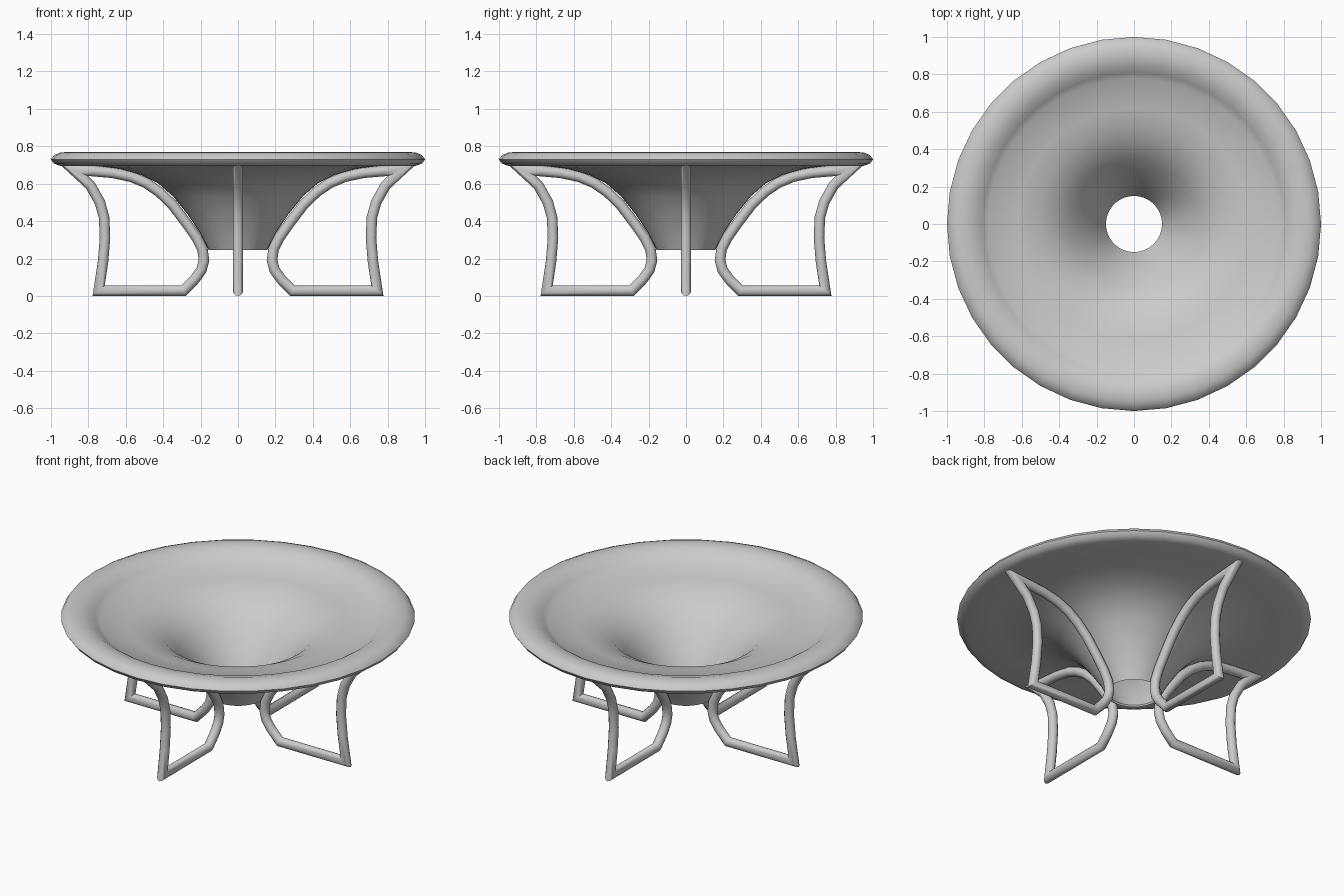
import bpy, bmesh, math
from mathutils import Vector

cube = bpy.data.objects.get("Cube")
if cube:
    bpy.data.objects.remove(cube, do_unlink=True)

grey = bpy.data.materials.new("plain grey")
grey.use_nodes = True
grey.diffuse_color = (0.6, 0.6, 0.6, 1)
grey.node_tree.nodes["Principled BSDF"].inputs["Base Color"].default_value = (0.6, 0.6, 0.6, 1)


def skin_rings(name, rings, close_rings, angle):
    """Join rings of points into a closed-loop surface and smooth it."""
    bm = bmesh.new()
    verts = [[bm.verts.new(p) for p in ring] for ring in rings]
    count, size = len(verts), len(verts[0])
    for i in range(count):
        a, b = verts[i], verts[(i + 1) % count]
        for j in range(size if close_rings else size - 1):
            k = (j + 1) % size
            bm.faces.new((a[j], b[j], b[k], a[k]))
    bmesh.ops.recalc_face_normals(bm, faces=bm.faces)
    mesh = bpy.data.meshes.new(name)
    bm.to_mesh(mesh)
    bm.free()
    mesh.materials.append(grey)
    obj = bpy.data.objects.new(name, mesh)
    bpy.context.collection.objects.link(obj)
    bpy.ops.object.select_all(action='DESELECT')
    obj.select_set(True)
    bpy.context.view_layer.objects.active = obj
    bpy.ops.object.shade_smooth_by_angle(angle=math.radians(angle))
    return obj


# Funnel bowl with a rounded rim: (radius, height) from the hole up, over and back under
inside = [(.15, .255), (.19, .335), (.26, .44), (.34, .54), (.42, .61),
          (.51, .655), (.62, .687), (.78, .708)]
rim = [(.81, .73), (.85, .757), (.9, .77), (.95, .767), (.985, .752),
       (1, .73), (.985, .708), (.95, .695)]
profile = inside + rim + [(r + .006, z - .009) for r, z in reversed(inside)]
SEGMENTS = 36
bowl = []
for s in range(SEGMENTS):
    a = math.tau * s / SEGMENTS
    bowl.append([(r * math.cos(a), r * math.sin(a), z) for r, z in profile])
skin_rings("bowl", bowl, True, 60)

# Closed tube loop of one leg, as (outward, height) along its centre line
path = [Vector(p) for p in (
    (.745, .028), (.722, .18), (.711, .31), (.716, .42), (.738, .5), (.79, .592),
    (.88, .675), (.77, .667), (.67, .658), (.57, .637), (.49, .603), (.42, .555), (.35, .487),
    (.28, .395), (.22, .31), (.19, .25), (.182, .19), (.195, .14), (.23, .09), (.29, .028))]
TUBE, SIDES = .028, 12


def leg_rings(turn):
    rings = []
    for i, p in enumerate(path):
        before = (p - path[i - 1]).normalized()
        after = (path[(i + 1) % len(path)] - p).normalized()
        n1, n2 = Vector((-before.y, before.x)), Vector((-after.y, after.x))
        mitre = (n1 + n2) / (1 + n1.dot(n2))
        ring = []
        for s in range(SIDES):
            a = math.tau * s / SIDES
            q = p + mitre * TUBE * math.cos(a)
            side = TUBE * math.sin(a)
            ring.append((q.x * math.cos(turn) - side * math.sin(turn),
                         q.x * math.sin(turn) + side * math.cos(turn), q.y))
        rings.append(ring)
    return rings


# Four legs at quarter turns
for number, name in enumerate(("left_leg", "back_leg", "right_leg", "front_leg")):
    skin_rings(name, leg_rings(number * math.pi / 2), True, 50)
